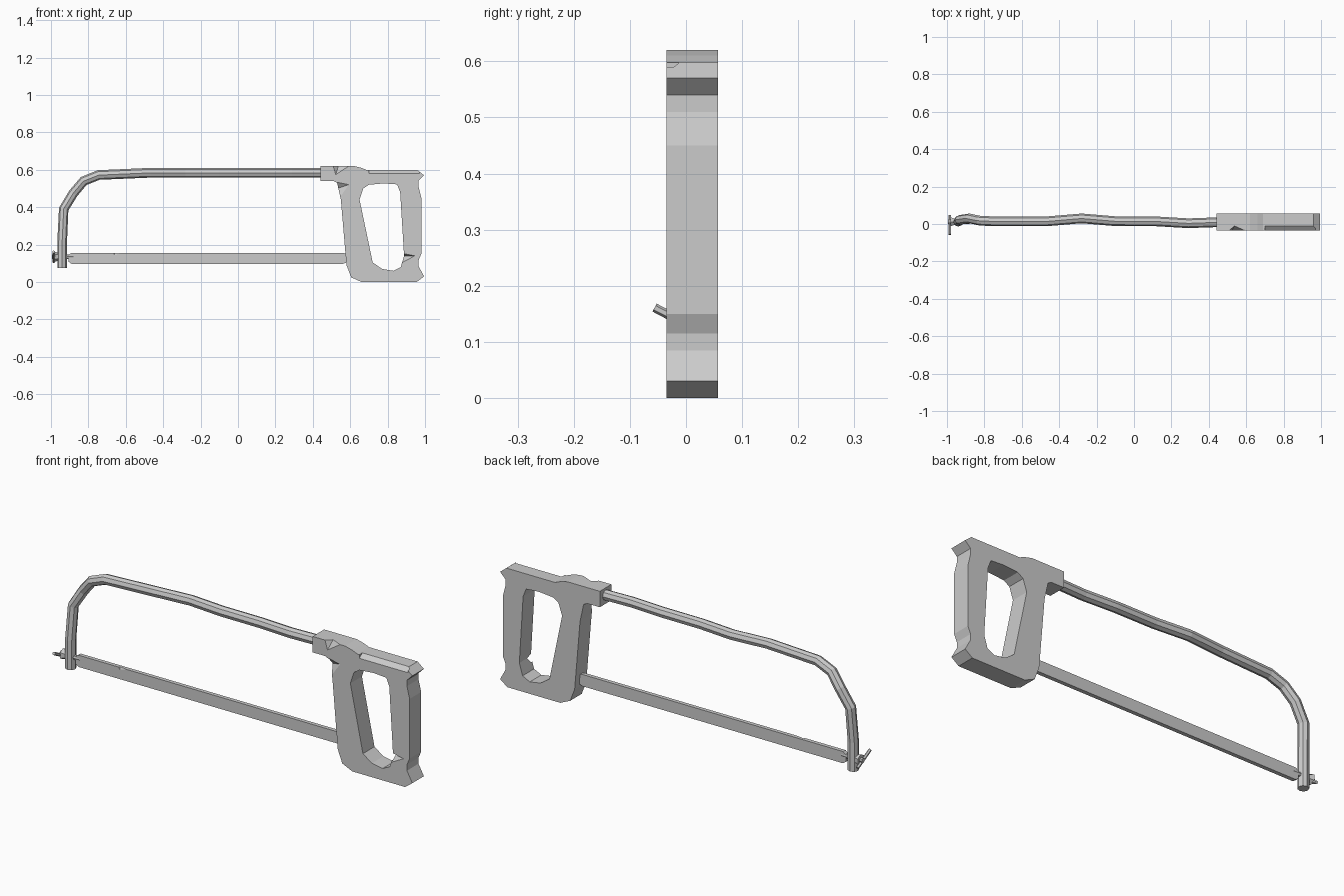
import bpy, bmesh, math
from mathutils import Vector

cube = bpy.data.objects.get("Cube")
if cube:
    bpy.data.objects.remove(cube, do_unlink=True)

GREY = (0.6, 0.6, 0.6, 1)
metal = bpy.data.materials.new("plain_grey")
metal.use_nodes = True
metal.diffuse_color = GREY
metal.node_tree.nodes["Principled BSDF"].inputs["Base Color"].default_value = GREY


def finish(name, bm):
    bmesh.ops.recalc_face_normals(bm, faces=bm.faces)
    mesh = bpy.data.meshes.new(name)
    bm.to_mesh(mesh)
    bm.free()
    mesh.materials.append(metal)
    ob = bpy.data.objects.new(name, mesh)
    bpy.context.collection.objects.link(ob)
    return ob


def prism(name, outline, y0, y1):
    """Extrude an x-z outline along y."""
    bm = bmesh.new()
    face = bm.faces.new([bm.verts.new((x, y0, z)) for x, z in outline])
    out = bmesh.ops.extrude_face_region(bm, geom=[face])
    moved = [g for g in out["geom"] if isinstance(g, bmesh.types.BMVert)]
    bmesh.ops.translate(bm, verts=moved, vec=(0, y1 - y0, 0))
    return finish(name, bm)


def hull(name, points):
    bm = bmesh.new()
    for p in points:
        bm.verts.new(p)
    bmesh.ops.convex_hull(bm, input=bm.verts)
    return finish(name, bm)


def rod(name, a, b, radius, sides, tip=None):
    """Cylinder or tapered rod between two points."""
    a, b = Vector(a), Vector(b)
    bm = bmesh.new()
    bmesh.ops.create_cone(bm, cap_ends=True, segments=sides, radius1=radius,
                          radius2=radius if tip is None else tip, depth=(b - a).length)
    ob = finish(name, bm)
    ob.location = (a + b) / 2
    ob.rotation_mode = "QUATERNION"
    ob.rotation_quaternion = (b - a).to_track_quat("Z", "Y")
    return ob


def cut(ob, cutter):
    cutter.hide_render = True
    mod = ob.modifiers.new("cut", "BOOLEAN")
    mod.operation = "DIFFERENCE"
    mod.solver = "EXACT"
    mod.object = cutter
    bpy.context.view_layer.objects.active = ob
    bpy.ops.object.modifier_apply(modifier=mod.name)
    bpy.data.objects.remove(cutter, do_unlink=True)


# Handle: flat-sided grip with a finger opening
FRONT, BACK = -0.035, 0.057
handle = prism("handle", [
    (0.44, 0.62), (0.62, 0.62), (0.66, 0.61), (0.69, 0.598), (0.96, 0.598),
    (0.995, 0.57), (0.965, 0.54), (0.965, 0.51), (0.98, 0.45), (0.98, 0.15),
    (0.965, 0.115), (0.965, 0.085), (0.995, 0.03), (0.955, 0), (0.66, 0),
    (0.605, 0.025), (0.58, 0.09), (0.55, 0.44), (0.53, 0.53), (0.51, 0.54),
    (0.44, 0.54)], FRONT, BACK)
cut(handle, prism("finger_opening", [
    (0.65, 0.44), (0.67, 0.50), (0.70, 0.52), (0.78, 0.527), (0.85, 0.522),
    (0.867, 0.48), (0.888, 0.14), (0.87, 0.08), (0.83, 0.06), (0.77, 0.07),
    (0.72, 0.105)], -0.2, 0.2))

# Slanted cut along the front upper edge, and small thumb and heel notches
cut(handle, hull("edge_cut", [(x, y, z) for x in (0.70, 0.97) for y, z in
                              ((-0.06, 0.56), (-0.06, 0.62), (-0.01, 0.599), (-0.01, 0.62))]))
cut(handle, hull("thumb_notch", [(0.50, -0.04, 0.63), (0.62, -0.04, 0.63),
                                 (0.52, -0.04, 0.565), (0.54, -0.005, 0.63)]))
cut(handle, hull("heel_notch", [(0.88, -0.04, 0.155), (0.955, -0.04, 0.14),
                                (0.88, -0.04, 0.10), (0.88, 0.0, 0.14)]))
cut(handle, hull("neck_notch", [(0.53, -0.04, 0.54), (0.605, -0.04, 0.525),
                                (0.54, -0.04, 0.43), (0.53, -0.01, 0.50)]))

# Frame: bent eight-sided tube
path = [(-0.94, 0.012, 0.075), (-0.94, 0.012, 0.22), (-0.932, 0.022, 0.39),
        (-0.88, 0.030, 0.475), (-0.825, 0.018, 0.54), (-0.745, 0.014, 0.572),
        (-0.47, 0.014, 0.584), (-0.28, 0.030, 0.584), (-0.10, 0.015, 0.584),
        (0.12, 0.014, 0.584), (0.29, 0.004, 0.584), (0.46, 0.010, 0.584)]
curve = bpy.data.curves.new("frame", "CURVE")
curve.dimensions = "3D"
curve.bevel_depth = 0.026
curve.bevel_resolution = 2
curve.use_fill_caps = True
spline = curve.splines.new("POLY")
spline.points.add(len(path) - 1)
for point, co in zip(spline.points, path):
    point.co = (*co, 1)
spline.use_smooth = False
curve.materials.append(metal)
frame = bpy.data.objects.new("frame", curve)
bpy.context.collection.objects.link(frame)
frame.select_set(True)
bpy.context.view_layer.objects.active = frame
bpy.ops.object.convert(target="MESH")

# Blade: thin bar with small chips in its upper edge
blade = prism("blade", [(-0.905, 0.108), (-0.89, 0.097), (0.56, 0.097), (0.60, 0.11),
                        (0.60, 0.145), (0.56, 0.156), (-0.89, 0.156), (-0.905, 0.145)],
              0.002, 0.022)
cut(blade, hull("blade_chip", [(-0.68, -0.01, 0.16), (-0.53, -0.01, 0.16),
                               (-0.66, -0.01, 0.12), (-0.66, 0.01, 0.16)]))

# Tension screw, nut and wing lever
rod("tension_screw", (-0.995, 0.012, 0.135), (-0.88, 0.012, 0.135), 0.012, 8)
rod("tension_nut", (-0.982, 0.012, 0.135), (-0.96, 0.012, 0.135), 0.028, 6, 0.02)
rod("wing_lever", (-0.986, -0.056, 0.161), (-0.986, 0.045, 0.108), 0.008, 6)
